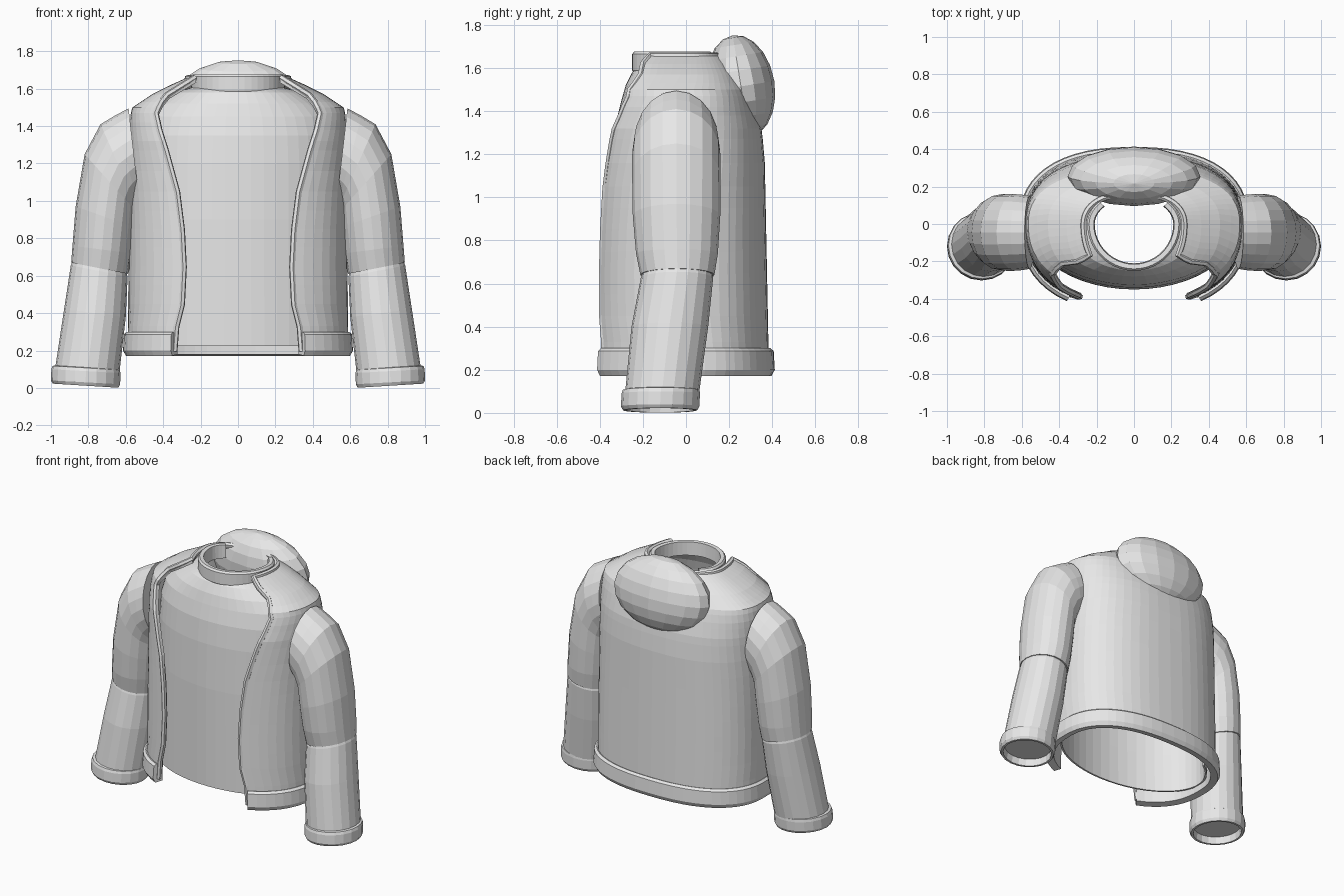
import bpy, bmesh, math
from mathutils import Matrix

if "Cube" in bpy.data.objects:
    bpy.data.objects.remove(bpy.data.objects["Cube"])

mat = bpy.data.materials.new("light_grey")
mat.diffuse_color = (0.8, 0.8, 0.8, 1)
mat.use_nodes = True
mat.node_tree.nodes["Principled BSDF"].inputs["Base Color"].default_value = mat.diffuse_color


def lerp_table(table, z):
    """Linear interpolation of rows (z, values...)."""
    if z <= table[0][0]:
        return table[0][1:]
    for p, q in zip(table, table[1:]):
        if z <= q[0]:
            f = (z - p[0]) / (q[0] - p[0])
            return [u + (v - u) * f for u, v in zip(p[1:], q[1:])]
    return table[-1][1:]


def section(t, a, yf, yb, n):
    """Point on a rounded body section; t = 0 is the front, going towards +x."""
    s, c = math.sin(t), math.cos(t)
    x = a * math.copysign(abs(s) ** (2 / n), s)
    y = (yf if c > 0 else yb) * abs(c) ** (2 / n)
    return x, y


def add(name, bm):
    me = bpy.data.meshes.new(name)
    bm.to_mesh(me)
    bm.free()
    me.materials.append(mat)
    ob = bpy.data.objects.new(name, me)
    bpy.context.collection.objects.link(ob)
    return ob


def grid(name, rows, wrap=False, loop=False, caps=False, recalc=True):
    """Mesh from rows of points; wrap closes each row, loop joins last row to first."""
    bm = bmesh.new()
    vs = [[bm.verts.new(p) for p in r] for r in rows]
    n, m = len(rows), len(rows[0])
    for i in range(n if loop else n - 1):
        for j in range(m if wrap else m - 1):
            k, l = (i + 1) % n, (j + 1) % m
            bm.faces.new((vs[i][j], vs[i][l], vs[k][l], vs[k][j]))
    if caps and wrap:
        bm.faces.new(vs[0])
        bm.faces.new(vs[-1])
    elif caps:
        bm.faces.new([r[0] for r in vs])
        bm.faces.new([r[-1] for r in vs])
    if recalc:
        bmesh.ops.recalc_face_normals(bm, faces=bm.faces)
    return add(name, bm)


def solidify(ob, thickness):
    mod = ob.modifiers.new("thickness", 'SOLIDIFY')
    mod.thickness = thickness
    mod.offset = -1


def band(name, profile, a, yf, yb, n, t0, t1, steps):
    """Closed (offset, z) profile swept round a body section."""
    rows = []
    for off, z in profile:
        row = []
        for j in range(steps + 1):
            x, y = section(t0 + (t1 - t0) * j / steps, a + off, yf - off, yb + off, n)
            row.append((x, y, z))
        rows.append(row)
    return grid(name, rows, loop=True, caps=True)


# Jacket body: z, half width, front y, back y
N = 2.4
BODY = [(.2, .59, -.44, .385), (.7, .585, -.435, .375), (1.2, .58, -.43, .365),
        (1.32, .58, -.425, .35), (1.45, .578, -.385, .315), (1.5, .565, -.365, .295),
        (1.57, .46, -.335, .25), (1.62, .36, -.325, .215), (1.66, .27, -.30, .175)]
# Front opening: z, half width
OPENING = [(.2, .34), (.33, .33), (.45, .30), (.65, .29), (.85, .30), (1.05, .325),
           (1.27, .385), (1.38, .42), (1.47, .44), (1.52, .42), (1.57, .38),
           (1.62, .30), (1.66, .235)]
levels = [.2, .33, .45, .55, .65, .75, .85, .95, 1.05, 1.16, 1.27, 1.32, 1.38,
          1.42, 1.47, 1.5, 1.53, 1.57, 1.595, 1.62, 1.64, 1.66]
rows = []
for z in levels:
    a, yf, yb = lerp_table(BODY, z)
    t0 = math.asin((lerp_table(OPENING, z)[0] / a) ** (N / 2))
    rows.append([(*section(t0 + (2 * math.pi - 2 * t0) * j / 44, a, yf, yb, N), z)
                 for j in range(45)])
solidify(grid("jacket_body", rows, recalc=False), 0.03)

# Piping along the front edges and round the neck
path = [r[0] for r in rows] + rows[-1][1:-1] + [r[-1] for r in reversed(rows)]
cu = bpy.data.curves.new("jacket_piping", 'CURVE')
cu.dimensions = '3D'
cu.bevel_depth = 0.017
cu.bevel_resolution = 1
cu.use_fill_caps = True
sp = cu.splines.new('POLY')
sp.points.add(len(path) - 1)
for p, (x, y, z) in zip(sp.points, path):
    p.co = (x, y + (0.012 if y < 0 else -0.012), z - .004, 1)
cu.materials.append(mat)
piping = bpy.data.objects.new("jacket_piping", cu)
bpy.context.collection.objects.link(piping)
bpy.context.view_layer.objects.active = piping
piping.select_set(True)
bpy.ops.object.convert(target='MESH')
for poly in piping.data.polygons:
    poly.use_smooth = False

# Jacket hem band
t0 = math.asin((.345 / .59) ** (N / 2))
band("jacket_hem", [(-.035, .18), (-.035, .285), (.005, .30), (.02, .287),
                    (.025, .20), (.01, .172)],
     .59, -.447, .387, N, t0, 2 * math.pi - t0, 44)

# Inner shirt: z, half width, front y, back y
SHIRT = [(.225, .56, -.35, .33), (.5, .555, -.35, .33), (.9, .55, -.35, .33),
         (1.2, .55, -.34, .32), (1.35, .54, -.325, .30), (1.45, .51, -.30, .26),
         (1.52, .44, -.28, .22), (1.58, .34, -.25, .19), (1.61, .235, -.22, .15)]
ARC = 2.3
shirt = grid("shirt", [[(*section(-ARC + 2 * ARC * j / 36, a, yf, yb, 2), z)
                        for j in range(37)] for z, a, yf, yb in SHIRT], recalc=False)
solidify(shirt, 0.012)

# Shirt collar
band("shirt_collar", [(0, 1.572), (.01, 1.59), (.01, 1.665), (0, 1.677),
                      (-.025, 1.675), (-.03, 1.585)], .24, -.24, .17, 2, -ARC, ARC, 32)

# Folded hood
bm = bmesh.new()
bmesh.ops.create_uvsphere(bm, u_segments=16, v_segments=10, radius=1,
                          matrix=Matrix.Translation((0, .255, 1.515))
                          @ Matrix.Rotation(.16, 4, 'X')
                          @ Matrix.Diagonal((.355, .157, .24, 1)))
add("hood", bm)

# Sleeve rings: inner x, inner z, outer x, outer z, centre y, depth radius
UPPER = [(.53, 1.02, .585, 1.495, -.045, .195), (.54, 1.0, .66, 1.455, -.045, .202),
         (.545, .98, .735, 1.41, -.045, .205), (.55, .95, .82, 1.25, -.045, .205),
         (.555, .86, .868, .97, -.044, .203), (.57, .72, .885, .76, -.042, .19),
         (.588, .61, .892, .67, -.04, .172)]
LOWER = [(.60, .627, .882, .683, -.04, .16), (.59, .595, .894, .655, -.042, .168),
         (.60, .38, .93, .42, -.075, .178), (.633, .09, .977, .11, -.11, .172)]
CUFF = [(.647, .10, .977, .12, -.115, .165), (.632, .096, .992, .118, -.115, .178),
        (.628, .08, .998, .10, -.117, .182), (.63, .02, 1.0, .04, -.12, .182),
        (.64, .001, .99, .023, -.12, .172), (.655, .002, .975, .022, -.12, .157),
        (.657, .05, .967, .07, -.118, .152)]


def tube(name, rings, side, seg=20):
    rows = []
    for ix, iz, ox, oz, cy, ry in rings:
        row = []
        for k in range(seg):
            t = 2 * math.pi * k / seg
            f = (1 + math.cos(t)) / 2
            row.append((side * (ix + (ox - ix) * f), cy + ry * math.sin(t), iz + (oz - iz) * f))
        rows.append(row)
    grid(name, rows, wrap=True, caps=True)


for side, word in ((1, "right"), (-1, "left")):
    tube("upper_sleeve_" + word, UPPER, side)
    tube("lower_sleeve_" + word, LOWER, side)
    tube("cuff_" + word, CUFF, side)
